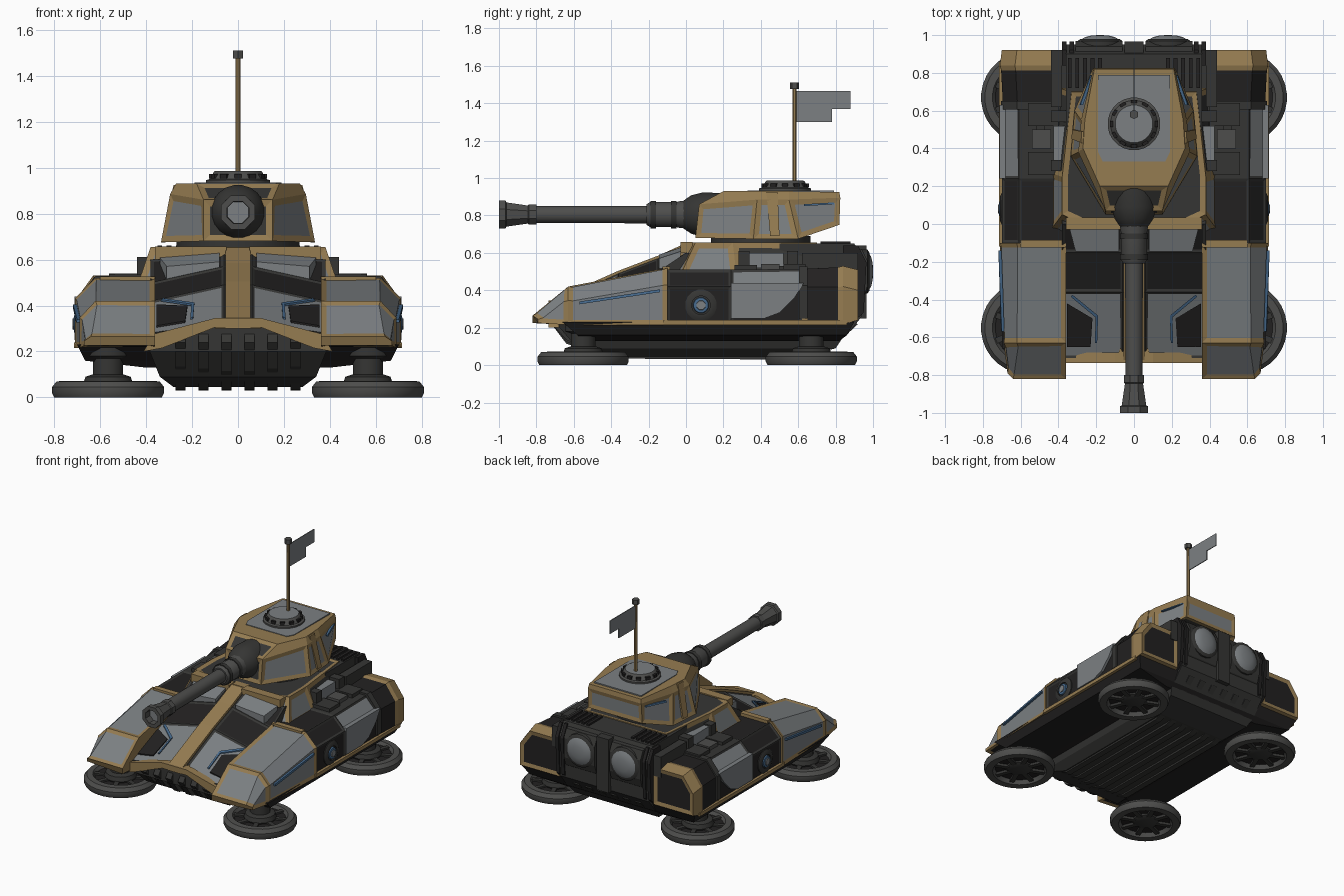
import bpy, bmesh, math

if "Cube" in bpy.data.objects:
    bpy.data.objects.remove(bpy.data.objects["Cube"])

def material(name, r, g, b):
    m = bpy.data.materials.new(name)
    m.diffuse_color = (r, g, b, 1)
    m.use_nodes = True
    m.node_tree.nodes["Principled BSDF"].inputs["Base Color"].default_value = m.diffuse_color
    return m

GOLD = material("tan gold trim", 0.30, 0.20, 0.082)
GREY = material("armour grey", 0.20, 0.215, 0.225)
DARK = material("dark metal", 0.036, 0.036, 0.034)
BLACK = material("black plate", 0.016, 0.015, 0.015)
GUN = material("gunmetal", 0.075, 0.075, 0.072)
BLUE = material("blue line", 0.06, 0.14, 0.26)
MATS = [GOLD, GREY, DARK, BLACK, GUN, BLUE]

def loft(name, loops, mat, rule=None, inset=0.0, depth=-0.006, mirror=False, smooth=False, group=None):
    """Skin closed loops; rule(centre, normal) colours inset panels, group(centre) joins neighbours."""
    bm = bmesh.new()
    rows = [[bm.verts.new(p) for p in lp] for lp in loops]
    n = len(rows[0])
    for a, b in zip(rows, rows[1:]):
        for i in range(n):
            bm.faces.new((a[i], a[(i + 1) % n], b[(i + 1) % n], b[i]))
    bm.faces.new(rows[0])
    bm.faces.new(rows[-1])
    bmesh.ops.recalc_face_normals(bm, faces=bm.faces)
    base = MATS.index(mat)
    panels, sets = [], {}
    for i, f in enumerate(bm.faces):
        f.material_index = base
        c = f.calc_center_median()
        m = rule(c, f.normal) if rule else None
        if m:
            panels.append((f, MATS.index(m)))
            sets.setdefault(group(c, f.normal) if group else i, []).append(f)
    if inset:
        for faces in sets.values():
            bmesh.ops.inset_region(bm, faces=faces, thickness=inset, depth=depth,
                                   use_boundary=True, use_even_offset=True)
    for f, m in panels:
        f.material_index = m
    me = bpy.data.meshes.new(name)
    bm.to_mesh(me)
    bm.free()
    for m in MATS:
        me.materials.append(m)
    ob = bpy.data.objects.new(name, me)
    bpy.context.collection.objects.link(ob)
    if mirror:
        ob.modifiers.new("mirror", 'MIRROR').use_mirror_merge = False
    if smooth:
        bpy.context.view_layer.objects.active = ob
        ob.select_set(True)
        bpy.ops.object.shade_smooth_by_angle(angle=math.radians(35))
        ob.select_set(False)
    return ob

def place(axis, t, u, v):
    return {'x': (t, u, v), 'y': (u, t, v), 'z': (u, v, t)}[axis]

def prism(name, axis, pts, a, b, mat, **k):
    return loft(name, [[place(axis, t, u, v) for u, v in pts] for t in (a, b)], mat, **k)

def box(name, x, y, z, mat, **k):
    return prism(name, 'z', [(x[0], y[0]), (x[1], y[0]), (x[1], y[1]), (x[0], y[1])], *z, mat, **k)

def lathe(name, axis, c, prof, mat, seg=24, **k):
    """Turn (radius, position) points about an axis through c."""
    ang = [2 * math.pi * (i + 0.5) / seg for i in range(seg)]
    return loft(name, [[place(axis, h, c[0] + r * math.cos(a), c[1] + r * math.sin(a)) for a in ang]
                       for r, h in prof], mat, smooth=k.pop("smooth", True), **k)

def sym(pts):
    """Close a right-hand outline with its left-hand mirror."""
    return pts + [(-p[0],) + tuple(p[1:]) for p in reversed(pts)]

# ---- side fenders: front, middle, rear
def fender(name, secs, mat, rule, inset, group=None):
    loft(name, [[(xi, y, zb), (xo, y + .03 * (y < -.8), zb), (xo, y + .03 * (y < -.8), zs), (xs, y, zt), (xi, y, zt)]
                for y, xi, xo, xs, zb, zs, zt in secs], mat, rule, inset, mirror=True, group=group)

fender("front_fender", [(-.82, .36, .67, .64, .225, .245, .265), (-.63, .36, .69, .62, .215, .345, .42),
                        (-.10, .36, .71, .62, .215, .43, .52)], GOLD,
       lambda c, n: BLACK if n.z < -.5 else GREY if n.x > -.5 and abs(n.y) < .9 else None, .026,
       lambda c, n: (c.y > -.63, n.z < -.5))
fender("middle_fender", [(-.10, .36, .70, .61, .22, .42, .51), (.24, .36, .70, .61, .22, .42, .51),
                         (.62, .36, .70, .61, .22, .42, .515)], DARK,
       lambda c, n: None if n.z < -.5 or n.x < -.5 else BLACK if c.y < .24 or n.x > .9 else GREY if n.x > .4 else None, .014)
fender("rear_fender", [(.62, .38, .70, .62, .22, .42, .52), (.84, .38, .71, .63, .22, .42, .53),
                       (.92, .38, .70, .62, .24, .40, .51)], GOLD,
       lambda c, n: BLACK if (c.y < .8 or n.y > .9) and n.x > -.5 and n.y > -.9 else None, .028,
       lambda c, n: n.y > .9)
box("fender_sill", (.60, .714), (-.12, .86), (.215, .24), GOLD, mirror=True)
box("fender_back_band", (.36, .60), (-.125, -.085), (.45, .526), GOLD, mirror=True)
prism("rear_fender_joint", 'y', [(.40, .25), (.705, .25), (.705, .425), (.62, .528), (.40, .528)], .605, .65, DARK, mirror=True)
prism("side_door", 'x', [(.24, .25), (.24, .44), (.63, .44), (.58, .36), (.50, .28), (.42, .25)], .68, .712, GREY, mirror=True)
loft("fender_blue_line", [[(.68, -.57, .325), (.704, -.57, .325), (.70, -.57, .34), (.68, -.57, .34)],
                          [(.69, -.14, .39), (.718, -.14, .39), (.718, -.14, .405), (.69, -.14, .405)]], BLUE, mirror=True)

# round side port
lathe("side_port_ring", 'x', (.08, .32), [(.085, .68), (.085, .70), (.065, .71), (.05, .71), (.05, .70)], DARK, seg=16, mirror=True)
lathe("side_port_glass", 'x', (.08, .32), [(.045, .69), (.04, .712), (.02, .716)], BLUE, seg=12, mirror=True)
lathe("side_port_core", 'x', (.08, .32), [(.03, .70), (.025, .72)], GREY, seg=8, mirror=True)

# ---- sloped front plate with gold spine
loft("front_plate", [sym([(.38, y, zb), (.38, y, zs), (.06, y, zt)]) for y, zb, zs, zt in
                     ((-.71, .2, .28, .33), (-.36, .2, .42, .49), (-.15, .2, .50, .57), (0, .2, .60, .635), (.1, .2, .6, .635))],
     DARK, lambda c, n: None if n.z < .3 else BLACK if c.y > -.36 else GREY, .014)
prism("front_spine", 'x', [(-.73, .30), (-.72, .345), (-.36, .505), (-.15, .585), (0, .652), (.06, .652), (.06, .3)], -.055, .055, GOLD)
prism("front_spine_foot", 'z', [(-.1, -.725), (.1, -.725), (.05, -.6), (-.05, -.6)], .3, .345, GOLD)
prism("front_arch", 'y', sym([(.41, .20), (.37, .275), (.1, .345)])[0:6] + [(-.33, .215), (-.1, .305), (.1, .305), (.33, .215)],
      -.735, -.68, GOLD)

def plate(name, pts, mat, lift):
    def z(x, y):
        top, side = .33 + .457 * (y + .71), .28 + .40 * (y + .71)
        return top + (side - top) * (x - .06) / .32
    loft(name, [[(x, y, z(x, y) + h) for x, y in pts] for h in (lift - .008, lift)], mat, mirror=True)

plate("front_dark_patch", [(.23, -.65), (.355, -.65), (.355, -.42), (.22, -.50)], BLACK, .004)
plate("front_blue_line_a", [(.195, -.63), (.207, -.63), (.203, -.49), (.19, -.485)], BLUE, .006)
plate("front_blue_line_b", [(.19, -.485), (.203, -.495), (.335, -.385), (.325, -.375)], BLUE, .006)
loft("front_hatch", [[(.08, y, .5), (.31 + dx, y, .5), (.31 + dx, y, z - .02), (.08, y, z)]
                     for y, z, dx in ((-.145, .59, 0), (-.03, .628, .03))], GREY, mirror=True)
box("cabin_front_band", (.05, .36), (-.03, .035), (.60, .657), GOLD, mirror=True)

# ---- cabin under the turret
def cabin_rule(c, n):
    if n.z > .9 or n.z < -.5:
        return DARK
    return GREY if c.y < .25 else DARK if abs(n.x) > .5 else None
loft("cabin", [sym([(x, y, z) for x, y in p]) for z, p in
               ((.48, [(.31, -.10), (.44, -.03), (.44, .27), (.40, .72)]),
                (.655, [(.27, .0), (.38, .05), (.38, .25), (.33, .70)]))], GOLD, cabin_rule, .03)
box("cabin_side_box", (.36, .425), (.34, .52), (.52, .60), GREY, mirror=True)
for y in (.28, .54):
    box("cabin_side_clamp", (.34, .44), (y, y + .06), (.48, .61), DARK, mirror=True)

# machinery on the fender tops
for x0, x1, y0, y1, z1, m in ((.40, .56, .26, .38, .535, DARK), (.44, .54, .40, .50, .54, GUN), (.40, .56, .52, .64, .54, DARK),
                              (.38, .44, .62, .92, .60, DARK), (.47, .52, .42, .62, .53, DARK)):
    box("fender_machinery", (x0, x1), (y0, y1), (.45, z1), m, mirror=True)

# ---- lower hull, belly and ribs
def rect_loft(name, rows, mat):
    loft(name, [[(-x, a, z), (x, a, z), (x, b, z), (-x, b, z)] for x, a, b, z in rows], mat)
rect_loft("lower_hull", [(.70, -.66, .90, .23), (.665, -.58, .86, .16), (.40, -.55, .82, .13)], BLACK)
rect_loft("belly", [(.40, -.71, .90, .24), (.34, -.58, .80, .09), (.28, -.40, .62, .045)], DARK)
for x in (.05, .15, .25):
    prism("belly_rib", 'x', [(-.70, .29), (-.735, .24), (-.64, .11 + x * .1), (-.40, .035), (.55, .03), (.78, .09), (.92, .22), (.8, .25)],
          x - .022, x + .022, DARK, mirror=True)

# ---- engine block at the back
prism("engine_block", 'x', [(.5, .2), (.86, .16), (.94, .26), (.95, .56), (.90, .65), (.5, .65)], -.36, .36, DARK)
prism("engine_housing", 'x', [(.88, .30), (.95, .36), (.97, .42), (.97, .56), (.94, .62), (.88, .63)], .06, .31, DARK, mirror=True)
lathe("exhaust_collar", 'y', (.18, .50), [(.12, .93), (.12, .97), (.105, .98)], DARK, seg=16, mirror=True)
lathe("exhaust_dome", 'y', (.18, .50), [(.108, .94), (.105, .975), (.08, .99), (.045, .998), (.01, 1.0)], GREY, seg=16, mirror=True)
for i in range(5):
    box("deck_vent", (.17 + i * .04, .19 + i * .04), (.72, .88), (.64, .662), BLACK, mirror=True)
box("engine_centre_post", (-.05, .05), (.9, .965), (.25, .64), DARK)
for x in (.33, .37):
    prism("engine_side_rib", 'x', [(.84, .18), (.95, .28), (.965, .55), (.92, .64), (.84, .64)], x - .012, x + .012, BLACK, mirror=True)

# ---- turret
lathe("turret_ring", 'z', (0, .40), [(.27, .63), (.27, .69)], DARK, seg=20)
def turret_rule(c, n):
    if n.z < -.5 or (c.y < .2 and abs(c.x) < .05):
        return DARK
    return GREY if c.z < .86 and n.z < .9 else None
loft("turret", [sym(p) for p in (
    [(.15, .05, .68), (.335, .36, .675), (.315, .60, .675), (.22, .82, .75)],
    [(.15, .07, .86), (.295, .38, .885), (.28, .55, .885), (.215, .825, .895)],
    [(.18, .20, .93), (.27, .40, .93), (.26, .55, .93), (.21, .82, .925)])], GOLD, turret_rule, .028)
prism("turret_roof_panel", 'z', sym([(.165, .33), (.19, .38), (.19, .79)]), .92, .934, GREY)
loft("turret_blue_line", [[(.288, .63, .85), (.284, .63, .86), (.27, .63, .86), (.27, .63, .85)],
                          [(.232, .79, .86), (.228, .79, .87), (.21, .79, .87), (.21, .79, .86)]], BLUE, mirror=True)
loft("turret_pillar", [[(.30, .45, .69), (.332, .45, .69), (.327, .50, .69), (.30, .50, .69)],
                       [(.26, .43, .925), (.28, .43, .925), (.278, .49, .925), (.26, .49, .925)]], GOLD, mirror=True)

# gun
lathe("gun_mantlet", 'y', (0, .805), [(.115, .22), (.12, .09), (.105, .03), (.085, .0), (.07, -.02)], DARK, seg=20)
lathe("gun_sleeve", 'y', (0, .805), [(.08, .05), (.075, -.03), (.07, -.05), (.07, -.19), (.058, -.21)], GUN, seg=12)
lathe("gun_barrel", 'y', (0, .805), [(.048, -.1), (.046, -.86)], GUN, seg=16)
for y in (-.16, -.05):
    lathe("gun_band", 'y', (0, .805), [(.076, y), (.076, y - .03)], DARK, seg=12)
lathe("gun_muzzle", 'y', (0, .805), [(.058, -.80), (.058, -.84), (.052, -.845), (.07, -.96), (.08, -.965), (.08, -1.0), (.052, -1.0), (.05, -.95)],
      GUN, seg=8, smooth=False, rule=lambda c, n: GREY if n.y < -.9 and c.y > -.955 else None)

# roof hatch with slots, mast and flag
lathe("roof_hatch", 'z', (0, .53), [(.14, .92), (.14, .945), (.125, .95), (.105, .982), (.10, .986)], GUN,
      rule=lambda c, n: GREY if n.z > .95 and c.z > .97 else None)
for i in range(12):
    ob = box("hatch_slot", (.10, .127), (-.016, .016), (.952, .972), BLACK)
    ob.rotation_euler.z = i * math.pi / 6
    ob.location.y = .53
lathe("mast", 'z', (0, .58), [(.013, .93), (.011, 1.48)], GOLD, seg=8)
lathe("mast_cap", 'z', (0, .58), [(.025, 1.475), (.025, 1.51)], GUN, seg=6, smooth=False)
prism("flag", 'x', [(.585, 1.30), (.78, 1.30), (.78, 1.37), (.88, 1.37), (.88, 1.465), (.585, 1.465)], -.003, .003, GREY)

# ---- four hover pads on legs
for y in (-.55, .67):
    c = (.565, y)
    lathe("pad_ring", 'z', c, [(.17, .03), (.185, .0), (.235, .0), (.245, .02), (.245, .045), (.225, .07), (.185, .072), (.17, .05)],
          GUN, seg=32, mirror=True, rule=lambda c, n: BLACK if abs(n.z) > .99 and .02 < c.z < .06 else None)
    lathe("pad_hub", 'z', c, [(.07, .01), (.09, .02), (.11, .06), (.10, .09), (.07, .10)], DARK, seg=16, mirror=True)
    lathe("pad_leg", 'z', c, [(.068, .08), (.068, .17), (.10, .18), (.10, .23)], DARK, seg=12, mirror=True)
    for i in range(8):
        a = (i + .5) * math.pi / 4
        u, v = (math.cos(a), math.sin(a)), (-math.sin(a) * .016, math.cos(a) * .016)
        q = [(c[0] + r * u[0] + s * v[0], c[1] + r * u[1] + s * v[1]) for r, s in ((.06, -1), (.19, -1), (.19, 1), (.06, 1))]
        prism("pad_spoke", 'z', q, .012, .062, DARK, mirror=True)
